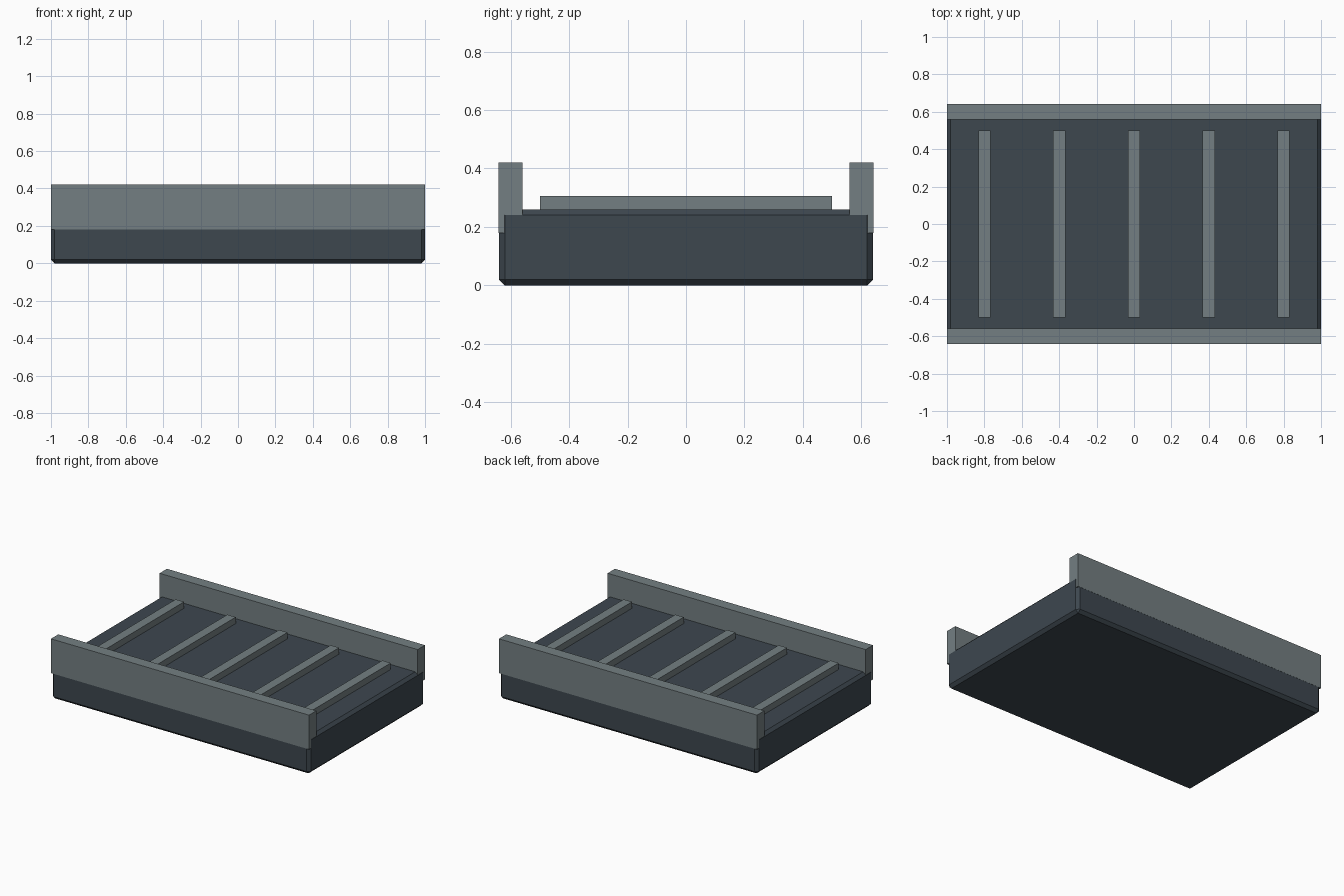
import bpy

if "Cube" in bpy.data.objects:
    bpy.data.objects.remove(bpy.data.objects["Cube"])


def material(name, color):
    mat = bpy.data.materials.new(name)
    mat.diffuse_color = (*color, 1.0)
    mat.use_nodes = True
    mat.node_tree.nodes["Principled BSDF"].inputs["Base Color"].default_value = mat.diffuse_color
    return mat


def box(name, center, size, mat, bevel=0.0):
    bpy.ops.mesh.primitive_cube_add(size=1, location=center)
    obj = bpy.context.object
    obj.name = name
    obj.scale = size
    bpy.ops.object.transform_apply(location=False, rotation=False, scale=True)
    obj.data.materials.append(mat)
    if bevel:
        mod = obj.modifiers.new("chamfer", "BEVEL")
        mod.width = bevel
        mod.segments = 1
    return obj


dark_slate = material("dark slate", (0.047, 0.063, 0.078))
steel_grey = material("steel grey", (0.174, 0.212, 0.223))

# Chamfered deck slab
box("deck", (0, 0, 0.13), (2.0, 1.28, 0.26), dark_slate, bevel=0.02)

# Side rails, a hair proud of the deck sides and a hair short of its ends
for side, label in ((-1, "front"), (1, "back")):
    box(label + "_rail", (0, side * 0.6005, 0.30), (1.998, 0.081, 0.24), steel_grey)

# Cross slats on top of the deck
for i in range(5):
    box(f"slat_{i + 1}", (-0.8 + 0.4 * i, 0, 0.28), (0.065, 1.0, 0.05), steel_grey)
